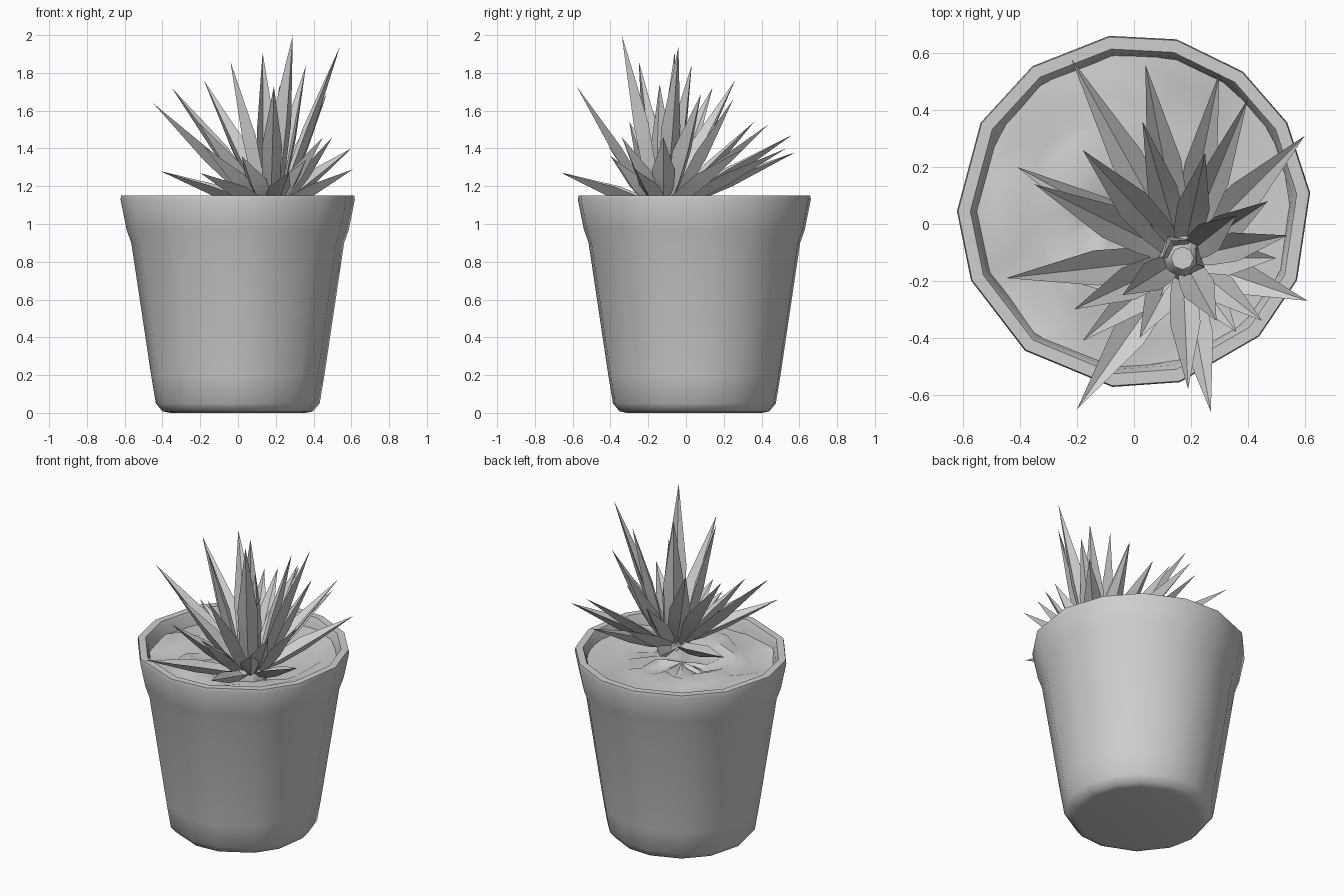
import bpy, bmesh, math, random
from mathutils import Vector, noise

if "Cube" in bpy.data.objects:
    bpy.data.objects.remove(bpy.data.objects["Cube"])

random.seed(4)
CY = 0.045                      # pot axis in y

grey = bpy.data.materials.new("plain_grey")
grey.diffuse_color = (0.62, 0.62, 0.62, 1)
grey.use_nodes = True
grey.node_tree.nodes["Principled BSDF"].inputs["Base Color"].default_value = grey.diffuse_color


def finish(name, bm, angle):
    bmesh.ops.recalc_face_normals(bm, faces=bm.faces)
    me = bpy.data.meshes.new(name)
    bm.to_mesh(me)
    bm.free()
    me.materials.append(grey)
    ob = bpy.data.objects.new(name, me)
    bpy.context.collection.objects.link(ob)
    bpy.ops.object.select_all(action='DESELECT')
    ob.select_set(True)
    bpy.context.view_layer.objects.active = ob
    bpy.ops.object.shade_smooth_by_angle(angle=math.radians(angle))
    return ob


def skin(bm, rings):
    for a, b in zip(rings, rings[1:]):
        n = len(a)
        for i in range(n):
            bm.faces.new((a[i], a[(i + 1) % n], b[(i + 1) % n], b[i]))


# pot: uneven 14-sided outline swept through a profile of (radius, height)
angles = [6, 30, 52, 76, 98, 125, 150, 180, 203, 232, 263, 285, 315, 337]
profile = [(0.36, 0.0), (0.40, 0.008), (0.435, 0.05), (0.46, 0.2), (0.565, 0.90),
           (0.59, 0.97), (0.622, 1.13), (0.618, 1.152), (0.575, 1.152),
           (0.56, 1.12), (0.54, 1.0)]
bm = bmesh.new()
rings = []
for r, z in profile:
    rings.append([bm.verts.new((r * math.cos(math.radians(a)),
                                CY + r * math.sin(math.radians(a)), z)) for a in angles])
skin(bm, rings)
bm.faces.new(rings[0])
finish("pot", bm, 50)

# soil: lumpy disc just under the rim
bm = bmesh.new()
n = 20
rings = []
for k in range(1, 8):
    r = 0.555 * k / 7
    ring = []
    for i in range(n):
        a = 2 * math.pi * (i + random.uniform(-.3, .3)) / n
        rr = r + (random.uniform(-.02, .02) if k < 7 else 0)
        x, y = rr * math.cos(a), rr * math.sin(a)
        z = 1.075 + 0.035 * noise.noise(Vector((x * 5, y * 5, 0))) + random.uniform(-.022, .022)
        ring.append(bm.verts.new((x, CY + y, z)))
    rings.append(ring)
skin(bm, rings)
mid = bm.verts.new((0, CY, 1.08))
for i in range(n):
    bm.faces.new((mid, rings[0][i], rings[0][(i + 1) % n]))
for f in bm.faces:
    f.normal_update()
finish("soil", bm, 40)

# leaves: folded pointed blades from the crown to each tip
tips = [(-.45, -.19, 1.64), (-.41, .20, 1.28), (-.35, .14, 1.72), (-.18, .26, 1.76),
        (-.04, -.25, 1.86), (.13, -.06, 1.91), (.29, -.34, 2.0), (.36, .03, 1.84),
        (.54, -.04, 1.94), (.47, .08, 1.69), (.60, .31, 1.40), (.61, -.27, 1.29),
        (-.22, .58, 1.38), (.04, .56, 1.47), (.30, .53, 1.40), (.40, .44, 1.53),
        (.25, .25, 1.66), (.03, .36, 1.54), (-.20, -.65, 1.27), (.27, -.66, 1.27),
        (.19, -.58, 1.73), (-.21, -.30, 1.54), (-.18, -.41, 1.41), (.45, -.34, 1.46),
        (.36, -.38, 1.34), (.22, -.14, 1.74), (.02, -.40, 1.36), (.50, -.12, 1.46)]
bm = bmesh.new()
for t in tips:
    tip = Vector(t)
    out = Vector((tip.x - .17, tip.y + .12, 0))
    flat = out.length
    out = out.normalized() if flat > .01 else Vector((1, 0, 0))
    base = Vector((.17, -.12, 1.10)) + out * 0.04
    d = tip - base
    side = d.cross(Vector((0, 0, 1))).normalized()
    up = side.cross(d).normalized()
    w = 0.05 + 0.012 * random.random()
    rings = []
    # (distance along, half width, bow)
    for s, wf, bow in ((0, .55, 0), (.22, .9, -.012), (.48, 1, -.008)):
        c = base + d * s + up * bow
        h = w * wf
        rings.append([bm.verts.new(p) for p in
                      (c + side * h + up * h * .45, c - up * h * .05,
                       c - side * h + up * h * .45, c - up * h * .5)])
    skin(bm, rings)
    bm.faces.new(rings[0])
    point = bm.verts.new(tip)
    last = rings[-1]
    for i in range(4):
        bm.faces.new((last[i], last[(i + 1) % 4], point))
finish("succulent_leaves", bm, 35)

# crown: short stem where the leaves meet
bm = bmesh.new()
rings = []
for r, z in ((.10, 1.04), (.09, 1.14), (.04, 1.22)):
    rings.append([bm.verts.new((.17 + r * math.cos(i * math.pi / 4),
                                -.12 + r * math.sin(i * math.pi / 4), z)) for i in range(8)])
skin(bm, rings)
bm.faces.new(rings[0])
bm.faces.new(rings[-1])
finish("leaf_crown", bm, 40)
